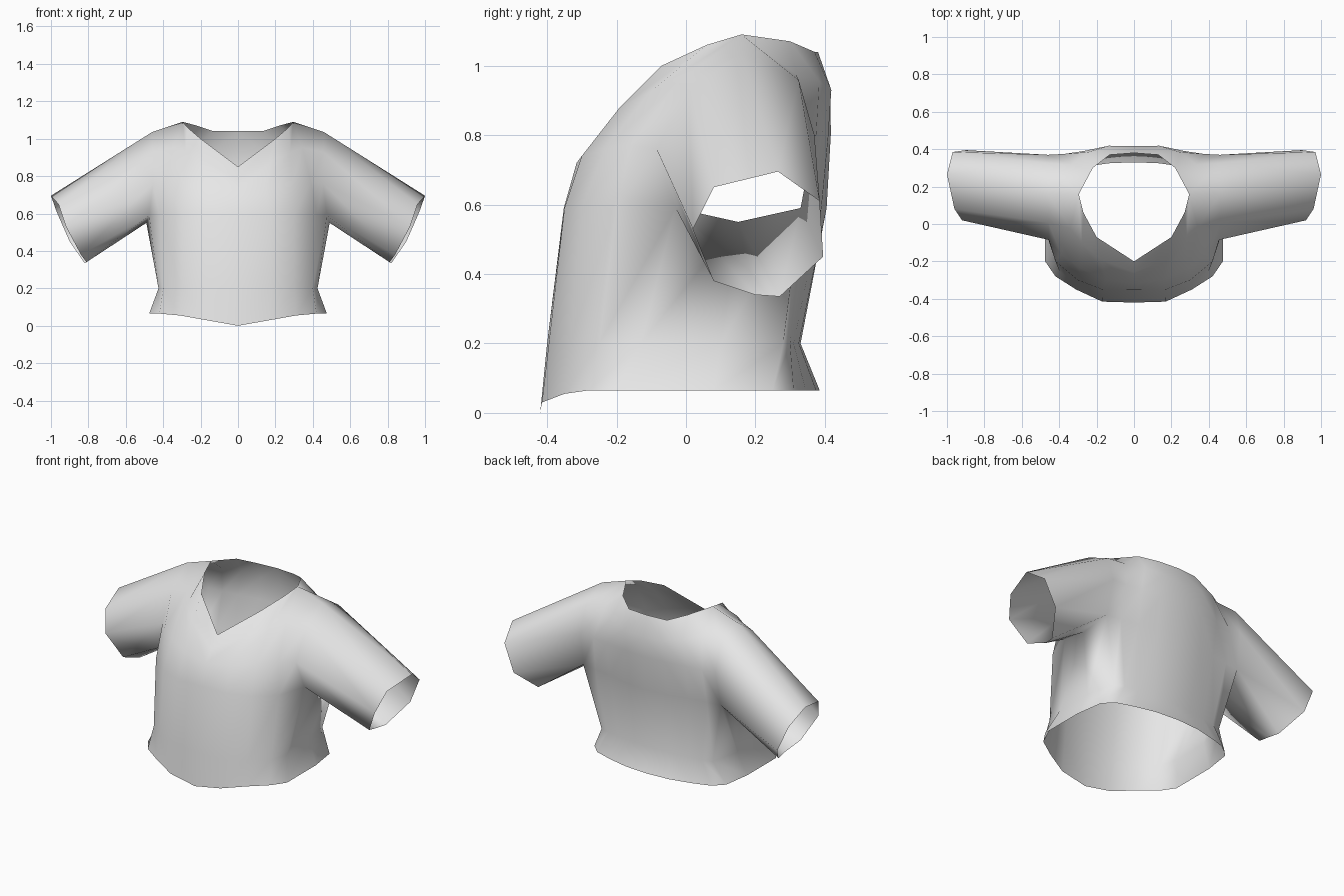
import bpy
import bmesh
from mathutils import Vector

# Remove the default object only
default_cube = bpy.data.objects.get("Cube")
if default_cube:
    bpy.data.objects.remove(default_cube, do_unlink=True)


def profile(*points):
    """Turn plain coordinates into a list of vectors."""
    return [Vector(point) for point in points]


def level(height, *outline):
    """Horizontal outline, given as x and y, at one height."""
    return [Vector((x, y, height)) for x, y in outline]


def between(lower, upper, bulge_start, bulge_end):
    """Middle row of a panel, bulging more towards the armhole."""
    middle = []
    last = len(lower) - 1
    for index, (low, high) in enumerate(zip(lower, upper)):
        bulge = bulge_start.lerp(bulge_end, index / last)
        middle.append((low + high) / 2 + bulge)
    return middle


def add_panel(mesh, rows):
    """Skin a panel of quads across neighbouring rows of points."""
    grid = [[mesh.verts.new(point) for point in row] for row in rows]
    for lower, upper in zip(grid, grid[1:]):
        for index in range(len(lower) - 1):
            mesh.faces.new((lower[index], lower[index + 1],
                            upper[index + 1], upper[index]))


def make_material(name, colour):
    material = bpy.data.materials.new(name)
    material.use_nodes = True
    material.diffuse_color = colour
    shader = next(node for node in material.node_tree.nodes
                  if node.type == "BSDF_PRINCIPLED")
    shader.inputs["Base Color"].default_value = colour
    return material


# Torso outlines run from the front centre, round the side, to the back centre
hem = level(.065, (0, -.42), (.17, -.415), (.31, -.35), (.42, -.28),
            (.475, -.2), (.475, .08), (.45, .25), (.39, .31),
            (.28, .345), (.15, .375), (0, .385))
for index, drop in enumerate((.065, .035, .01)):
    hem[index].z -= drop

waist = level(.2, (0, -.4), (.17, -.395), (.3, -.335), (.4, -.25),
              (.425, -.13), (.42, .1), (.38, .28), (.32, .3),
              (.24, .31), (.13, .325), (0, .33))

underarm = level(.59, (0, -.352), (.17, -.35), (.3, -.3), (.42, -.2),
                 (.475, -.03), (.49, .15), (.47, .33), (.38, .34),
                 (.27, .36), (.15, .39), (0, .405))
underarm[5].z = .55

# Front panel rows run from the centre to the armhole
chest = profile((0, -.315, .72), (.15, -.3, .74), (.29, -.235, .76),
                (.39, -.16, .77), (.455, -.085, .76))
front_top = profile((0, -.2, .85), (.2, -.07, 1), (.27, .06, 1.06),
                    (.295, .16, 1.09), (.46, .16, 1.035))
upper_chest = between(chest, front_top, Vector(), Vector((0, -.03, .03)))

# Back panel rows also run from the centre to the armhole
shoulder_blade = level(.8, (0, .417), (.14, .41), (.27, .39),
                       (.37, .375), (.46, .37))
back_top = profile((0, .38, 1.04), (.13, .37, 1.04), (.22, .3, 1.07))
back_top += front_top[-2:]
upper_back = between(shoulder_blade, back_top,
                     Vector((0, .018, 0)), Vector((0, .06, .04)))

# Sleeve loops start low at the front and pass over the shoulder
armhole = [underarm[4], chest[-1], upper_chest[-1], front_top[-1],
           upper_back[-1], shoulder_blade[-1], underarm[6], underarm[5]]
cuff = profile((.84, .08, .38), (.92, .02, .53), (.96, .08, .65),
               (1, .265, .695), (.97, .385, .61), (.9, .395, .45),
               (.82, .27, .335), (.81, .2, .34))

# Skin the left half of the garment and weld the seams
garment = bmesh.new()
add_panel(garment, [hem, waist, underarm])
add_panel(garment, [underarm[:5], chest, upper_chest, front_top])
add_panel(garment, [underarm[6:], shoulder_blade[::-1],
                    upper_back[::-1], back_top[::-1]])
add_panel(garment, [cuff + cuff[:1], armhole + armhole[:1]])
bmesh.ops.remove_doubles(garment, verts=garment.verts[:], dist=.001)

shirt_mesh = bpy.data.meshes.new("shirt")
garment.to_mesh(shirt_mesh)
garment.free()
shirt_mesh.materials.append(make_material("light grey cloth", (.8, .8, .8, 1)))
for face in shirt_mesh.polygons:
    face.use_smooth = True

shirt = bpy.data.objects.new("shirt", shirt_mesh)
bpy.context.collection.objects.link(shirt)

# Mirror to make the right half
mirror = shirt.modifiers.new("mirror", "MIRROR")
mirror.use_clip = True
mirror.merge_threshold = .001
